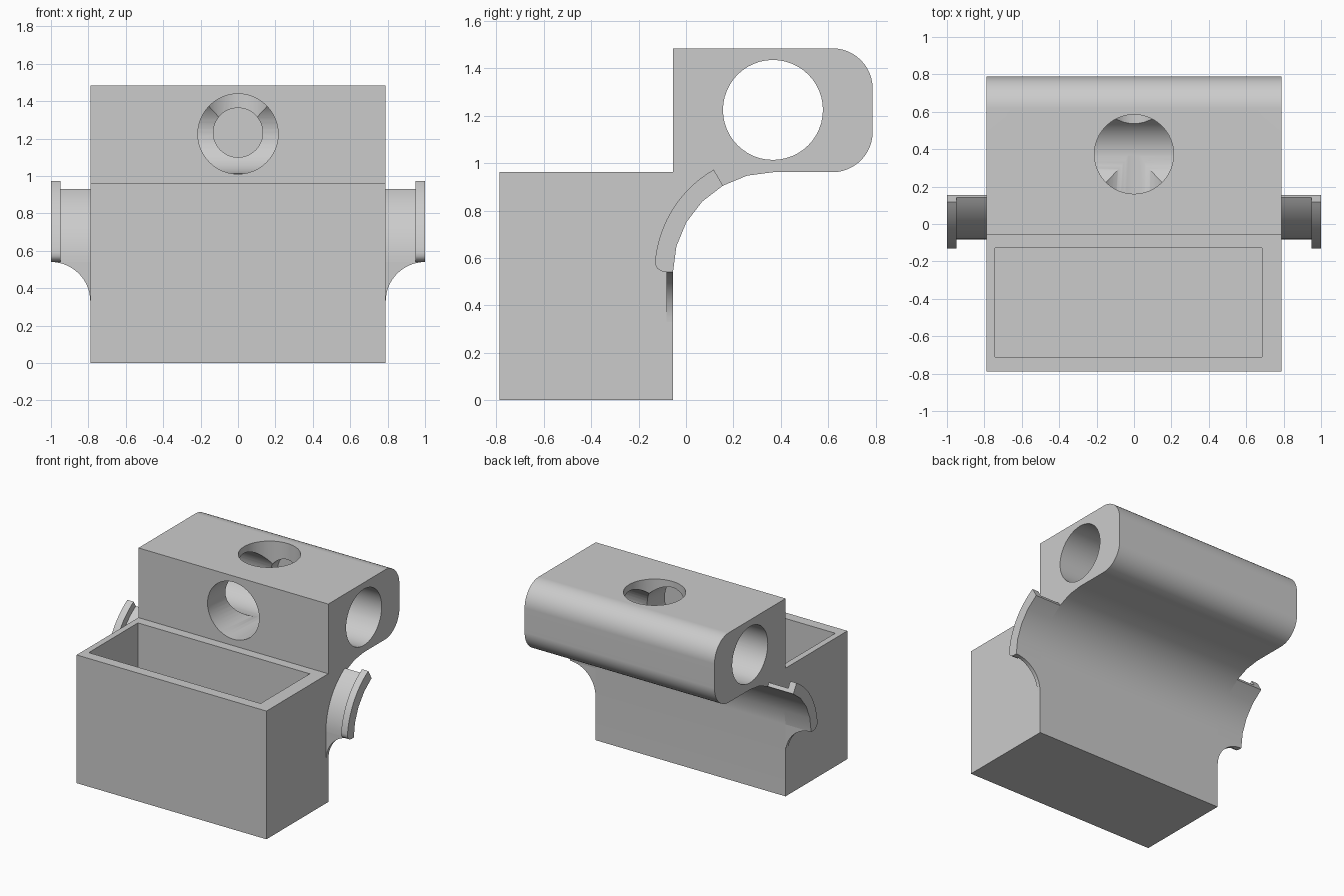
import bpy, bmesh, math
from mathutils import Vector

cube = bpy.data.objects.get("Cube")
if cube:
    bpy.data.objects.remove(cube, do_unlink=True)

grey = bpy.data.materials.new("light grey")
grey.use_nodes = True
grey.diffuse_color = (0.6, 0.6, 0.6, 1)
grey.node_tree.nodes["Principled BSDF"].inputs["Base Color"].default_value = (0.6, 0.6, 0.6, 1)


def arc(cx, cy, r, start, end, steps):
    """Points on an arc, angles in degrees."""
    angles = [math.radians(start + (end - start) * i / steps) for i in range(steps + 1)]
    return [(cx + r * math.cos(a), cy + r * math.sin(a)) for a in angles]


def prism(name, profile, axis, lo, hi):
    """Extrude a closed 2D profile along x (y,z), y (x,z) or z (x,y)."""
    def place(p, t):
        return {"x": (t, *p), "y": (p[0], t, p[1]), "z": (*p, t)}[axis]
    bm = bmesh.new()
    face = bm.faces.new([bm.verts.new(place(p, lo)) for p in profile])
    new = bmesh.ops.extrude_face_region(bm, geom=[face])["geom"]
    shift = Vector(place((0, 0), hi - lo))
    bmesh.ops.translate(bm, verts=[g for g in new if isinstance(g, bmesh.types.BMVert)], vec=shift)
    bmesh.ops.recalc_face_normals(bm, faces=bm.faces)
    mesh = bpy.data.meshes.new(name)
    bm.to_mesh(mesh)
    bm.free()
    mesh.materials.append(grey)
    obj = bpy.data.objects.new(name, mesh)
    bpy.context.collection.objects.link(obj)
    return obj


def activate(obj):
    bpy.ops.object.select_all(action="DESELECT")
    obj.select_set(True)
    bpy.context.view_layer.objects.active = obj


def cut(obj, cutter):
    activate(obj)
    mod = obj.modifiers.new("cut", "BOOLEAN")
    mod.operation, mod.solver, mod.object = "DIFFERENCE", "EXACT", cutter
    bpy.ops.object.modifier_apply(modifier=mod.name)
    bpy.data.objects.remove(cutter, do_unlink=True)


def smooth(obj):
    activate(obj)
    bpy.ops.object.shade_smooth_by_angle(angle=math.radians(30))
    mod = obj.modifiers.new("flat face normals", "WEIGHTED_NORMAL")
    mod.keep_sharp = True


W = 0.788                # half width of the body
CY, CZ = 0.367, 0.54     # centre of the concave underside
WALL = -0.055            # plane shared by the bin back and the block front
BORE_Z = 1.225

# Body: bin, concave underside and rounded upper block in one side profile
side = [(-0.788, 0), (WALL, 0)]
side += arc(CY, CZ, CY - WALL, 180, 90, 6)
side += arc(0.618, 1.132, 0.17, -90, 0, 12)
side += arc(0.618, 1.315, 0.17, 0, 90, 12)
side += [(WALL, 1.485), (WALL, 0.962), (-0.788, 0.962)]
body = prism("bin_and_bored_block", side, "x", -W, W)

# Open bin cavity
cut(body, prism("cavity_cutter", [(-0.742, -0.71), (0.685, -0.71), (0.685, -0.127), (-0.742, -0.127)],
                "z", 0.08, 1.1))

# Cross bore, top bore, front bore and the narrow blind bore behind it
def circle(cx, cy, r):
    return arc(cx, cy, r, 0, 360, 48)[:-1]

cut(body, prism("cross_bore", circle(CY, BORE_Z, 0.211), "x", -1, 1))
cut(body, prism("top_bore", circle(0, CY + 0.006, 0.212), "z", BORE_Z, 1.7))
cut(body, prism("front_bore", circle(0, BORE_Z, 0.2145), "y", -0.3, CY))
cut(body, prism("blind_bore", circle(0, 1.232, 0.132), "y", CY, 0.66))
smooth(body)

# Curved lugs on both sides: neck, outer lip and gusset beneath
R = CY - WALL
inner = arc(CY, CZ, R, 180, 120, 4)
neck = inner + arc(CY, CZ, 0.45, 120, 180, 16)
lip = inner + arc(CY, CZ, 0.5, 120, 174, 16) + [(-0.13, 0.572), (-0.121, 0.556), (-0.105, 0.545), (-0.085, 0.54)]
for label, s in (("left", 1), ("right", -1)):
    def span(a, b):
        return min(s * a, s * b), max(s * a, s * b)
    gusset = [(s * x, z) for x, z in [(W, CZ)] + arc(1.0, 0.33, 0.21, 90, 180, 16)]
    smooth(prism(label + "_lug_neck", neck, "x", *span(W, 0.95)))
    smooth(prism(label + "_lug_lip", lip, "x", *span(0.948, 1.0)))
    smooth(prism(label + "_lug_gusset", gusset, "y", CY - 0.45, WALL))
